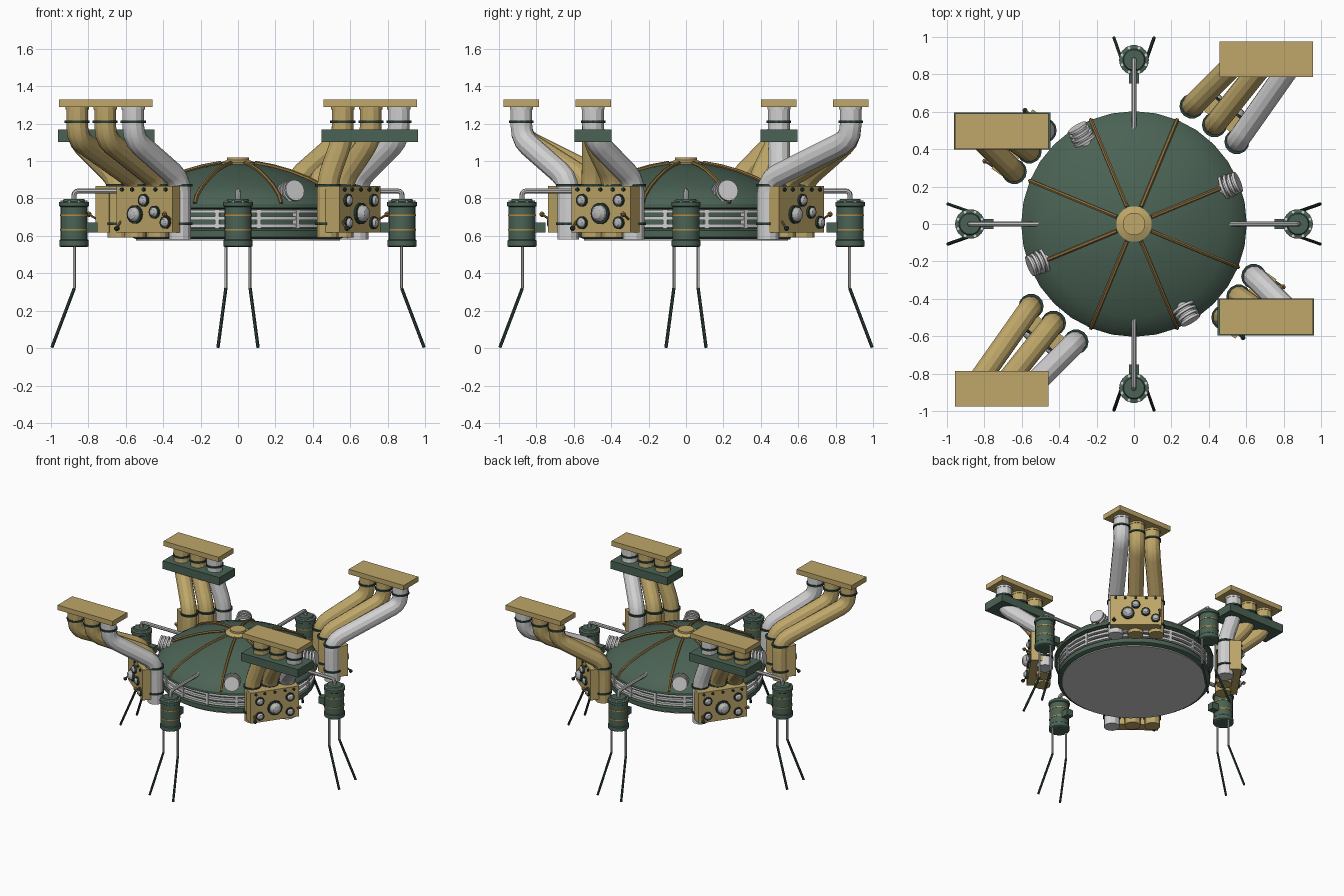
import bpy, bmesh, math
from mathutils import Vector, Matrix

if "Cube" in bpy.data.objects:
    bpy.data.objects.remove(bpy.data.objects["Cube"])


def material(name, rgb):
    m = bpy.data.materials.new(name)
    m.diffuse_color = (*rgb, 1)
    m.use_nodes = True
    m.node_tree.nodes["Principled BSDF"].inputs["Base Color"].default_value = m.diffuse_color
    return m


GREEN = material("dull green", (0.070, 0.124, 0.090))
DARK = material("dark green", (0.024, 0.05, 0.042))
GOLD = material("brass", (0.52, 0.385, 0.142))
BROWN = material("bronze", (0.27, 0.16, 0.045))
WHITE = material("light grey", (0.64, 0.63, 0.64))
STEEL = material("steel grey", (0.54, 0.53, 0.54))
BASE = material("base grey", (0.62, 0.60, 0.61))
ORANGE = material("orange", (0.48, 0.26, 0.06))
DIAL = material("dial grey", (0.48, 0.48, 0.48))


def finish(name, bm, mat, smooth=True):
    bmesh.ops.recalc_face_normals(bm, faces=bm.faces)
    me = bpy.data.meshes.new(name)
    bm.to_mesh(me)
    bm.free()
    ob = bpy.data.objects.new(name, me)
    bpy.context.collection.objects.link(ob)
    me.materials.append(mat)
    if smooth:
        bpy.ops.object.select_all(action='DESELECT')
        ob.select_set(True)
        bpy.context.view_layer.objects.active = ob
        bpy.ops.object.shade_smooth_by_angle(angle=math.radians(25))
    return ob


def lathe(name, profile, mat, at=(0, 0, 0), axis=(0, 0, 1), sides=16, closed=False):
    """Spin (radius, height) points about an axis; closed makes a ring section."""
    bm = bmesh.new()
    M = Matrix.Translation(at) @ Vector(axis).to_track_quat('Z', 'Y').to_matrix().to_4x4()
    rings = []
    for r, h in profile:
        rings.append([bm.verts.new(M @ Vector((r * math.cos(k * math.tau / sides),
                                               r * math.sin(k * math.tau / sides), h)))
                      for k in range(sides)])
    pairs = list(zip(rings, rings[1:]))
    if closed:
        pairs.append((rings[-1], rings[0]))
    else:
        bm.faces.new(rings[0])
        bm.faces.new(rings[-1])
    for a, b in pairs:
        for k in range(sides):
            n = (k + 1) % sides
            bm.faces.new((a[k], a[n], b[n], b[k]))
    return finish(name, bm, mat)


def disc(name, r, h0, h1, mat, at=(0, 0, 0), axis=(0, 0, 1), sides=16):
    return lathe(name, [(r, h0), (r, h1)], mat, at, axis, sides)


def tube(name, pts, r, mat, sides=10, bend=0.0):
    """Sweep a circle along a path, rounding its corners by the bend length."""
    pts = [Vector(p) for p in pts]
    path = [pts[0]]
    for a, b, c in zip(pts, pts[1:], pts[2:]):
        if bend:
            p, q = b + (a - b).normalized() * bend, b + (c - b).normalized() * bend
            for t in (0, 0.33, 0.67, 1):
                path.append(p * (1 - t) ** 2 + b * 2 * t * (1 - t) + q * t * t)
        else:
            path.append(b)
    path.append(pts[-1])
    bm = bmesh.new()
    rings, u = [], None
    for i, p in enumerate(path):
        d = (path[min(i + 1, len(path) - 1)] - path[max(i - 1, 0)]).normalized()
        u = d.orthogonal() if u is None else u - d * u.dot(d)
        u.normalize()
        v = d.cross(u)
        rings.append([bm.verts.new(p + r * (u * math.cos(k * math.tau / sides) +
                                            v * math.sin(k * math.tau / sides)))
                      for k in range(sides)])
    for a, b in zip(rings, rings[1:]):
        for k in range(sides):
            n = (k + 1) % sides
            bm.faces.new((a[k], a[n], b[n], b[k]))
    bm.faces.new(rings[0])
    bm.faces.new(rings[-1])
    return finish(name, bm, mat)


def box(name, size, at, mat, turn=0.0):
    bm = bmesh.new()
    M = Matrix.Translation(at) @ Matrix.Rotation(turn, 4, 'Z') @ Matrix.Diagonal((*size, 1))
    bmesh.ops.create_cube(bm, size=1, matrix=M)
    return finish(name, bm, mat, False)


def polar(deg, r, z, side=0.0):
    a = math.radians(deg)
    return Vector((r * math.cos(a) - side * math.sin(a), r * math.sin(a) + side * math.cos(a), z))


# Central body: base, drum, railing, dome and cap
disc("base_plate", 0.545, 0.575, 0.59, BASE, sides=40)
lathe("lower_rim", [(0.545, 0.583), (0.575, 0.595), (0.575, 0.63), (0.54, 0.64)], GREEN, sides=40)
disc("drum", 0.54, 0.60, 0.77, GREEN, sides=40)
for z in (0.655, 0.694, 0.73):
    lathe("rail_ring", [(0.55, z - 0.009), (0.575, z - 0.009), (0.575, z + 0.009), (0.55, z + 0.009)],
          WHITE, sides=40, closed=True)
for k in range(16):
    box("rail_post", (0.035, 0.022, 0.1), polar(k * 22.5 + 11.25, 0.56, 0.69), WHITE,
        math.radians(k * 22.5 + 11.25))
DOME = [(0.603, 0.77), (0.577, 0.81), (0.5, 0.86), (0.4, 0.905), (0.3, 0.942), (0.2, 0.968), (0.1, 0.985)]
lathe("dome", [(0.56, 0.745), (0.603, 0.75)] + DOME, GREEN, sides=32)
lathe("dome_cap", [(0.095, 0.975), (0.095, 0.992), (0.06, 1.005), (0.06, 1.02)], GOLD, sides=20)
for k in range(8):
    tube("dome_rib", [polar(22.5 + k * 45, r, z + 0.005) for r, z in DOME], 0.011, BROWN, 6)

# Ribbed vents on the dome
for deg in (22, 202, -59.5, 120.5):
    axis = polar(deg, 1, 0.22).normalized()
    at = polar(deg, 0.515, 0.825)
    disc("vent_core", 0.045, -0.03, 0.085, STEEL, at, axis)
    for i in range(4):
        disc("vent_fin", 0.066 - 0.003 * i, i * 0.025, i * 0.025 + 0.014, WHITE, at, axis)

# Four tanks with arms and legs
for deg in (0, 90, 180, 270):
    c = polar(deg, 0.877, 0)
    lathe("tank", [(0.07, 0.54), (0.078, 0.545), (0.078, 0.575), (0.073, 0.58), (0.073, 0.755), (0.08, 0.76),
                   (0.08, 0.78), (0.06, 0.785), (0.055, 0.797)], GREEN, c, sides=18)
    for z in (0.63, 0.705):
        disc("tank_band", 0.0755, z, z + 0.008, ORANGE, c, sides=18)
    for k in range(8):
        disc("tank_bolt", 0.008, 0.78, 0.788, WHITE, c + polar(k * 45 + 22.5, 0.069, 0), sides=6)
    box("tank_bracket", (0.07, 0.055, 0.055), polar(deg, 0.785, 0.645), GREEN, math.radians(deg))
    tube("arm", [polar(deg, 0.877, 0.79), polar(deg, 0.877, 0.84), polar(deg, 0.505, 0.84)], 0.014, STEEL, 8, 0.025)
    for s in (-1, 1):
        knee = polar(deg, 0.875, 0.32, 0.065 * s)
        tube("leg", [polar(deg, 0.875, 0.56, 0.065 * s), knee], 0.0085, STEEL, 6)
        tube("foot", [knee, polar(deg, 0.995, 0.004, 0.107 * s)], 0.009, DARK, 6)


def gauge(at, out, r):
    disc("gauge_ring", r, -0.005, 0.014, DARK, at, out, 14)
    lathe("gauge_dome", [(r * 0.8, 0.01), (r * 0.75, r * 0.5), (r * 0.5, r * 0.8), (r * 0.15, r * 0.9)],
          DIAL, at, out, 14)


# (along, height, radius) of dials on the two panel layouts
FIVE = [(0, 0.72, 0.058), (-0.12, 0.79, 0.034), (0.12, 0.79, 0.034), (-0.12, 0.67, 0.034), (0.12, 0.67, 0.034)]
FOUR = [(-0.06, 0.715, 0.05), (0.0, 0.79, 0.034), (0.075, 0.727, 0.034), (0.15, 0.672, 0.034)]
# Lower pipe ends, listed from small to large x, for the two right-hand groups
UPPER = [(0.31, 0.63), (0.43, 0.53), (0.55, 0.44)]
LOWER = [(0.48, -0.50), (0.56, -0.39), (0.64, -0.28)]


def pipe_group(ends, sign, top_y, normal, dials, shelf):
    tops = (0.56, 0.71, 0.86)
    for tx, (bx, by) in zip(tops, ends):
        white = (tx == 0.86) if sign > 0 else (tx == 0.56)
        t, b = Vector((tx, top_y, 0)) * sign, Vector((bx, by, 0)) * sign
        z = Vector((0, 0, 1))
        tube("white_pipe" if white else "brass_pipe",
             [t + z * 1.30, t + z * 1.12, b + z * 0.90, b + z * (0.58 if white else 0.59)],
             0.06, WHITE if white else GOLD, 12, 0.07)
        for p, h in ((t, 1.21), (b, 0.87), (b, 0.665)):
            disc("pipe_collar", 0.067, h - 0.007, h + 0.007, DARK, p, sides=14)
        disc("pipe_mouth", 0.063, 1.275, 1.295, WHITE if white else GOLD, t, sides=14)
    box("top_plate", (0.5, 0.19, 0.04), (0.707 * sign, top_y * sign, 1.31), GOLD)
    if shelf:
        box("green_shelf", (0.515, 0.2, 0.065), (0.705 * sign, top_y * sign, 1.135), GREEN)
    # Control box facing outward
    deg = normal if sign > 0 else normal + 180
    out, along = polar(deg, 1, 0), polar(deg + 90, 1, 0)
    mid = Vector((*ends[1], 0)) * sign + out * 0.068
    box("control_box", (0.09, 0.385, 0.25), mid + Vector((0, 0, 0.742)), GOLD, math.radians(deg))
    face = mid + out * 0.045
    for u, h, r in dials:
        gauge(face + along * u + Vector((0, 0, h)), out, r)
    for u in (-0.15, -0.08, 0, 0.08, 0.15):
        disc("box_stud", 0.010, 0, 0.012, DARK, face + along * u + Vector((0, 0, 0.848)), out, 8)
    # Levers at both panel edges
    for u, h, dx, mat in ((0.18, 0.03, 0.05, BROWN), (-0.165, -0.045, 0.03, DARK)):
        a = face + along * u + Vector((0, 0, 0.685))
        tip = a + out * dx + Vector((0, 0, h))
        tube("lever", [a - out * 0.01, tip], 0.006, BROWN, 6)
        lathe("lever_knob", [(0.004, -0.014), (0.014, -0.005), (0.014, 0.005), (0.004, 0.014)], mat, tip, sides=8)


for sign in (1, -1):
    pipe_group(UPPER, sign, 0.88, 51, FOUR, False)
    pipe_group(LOWER, sign, -0.497, -35, FIVE, True)
